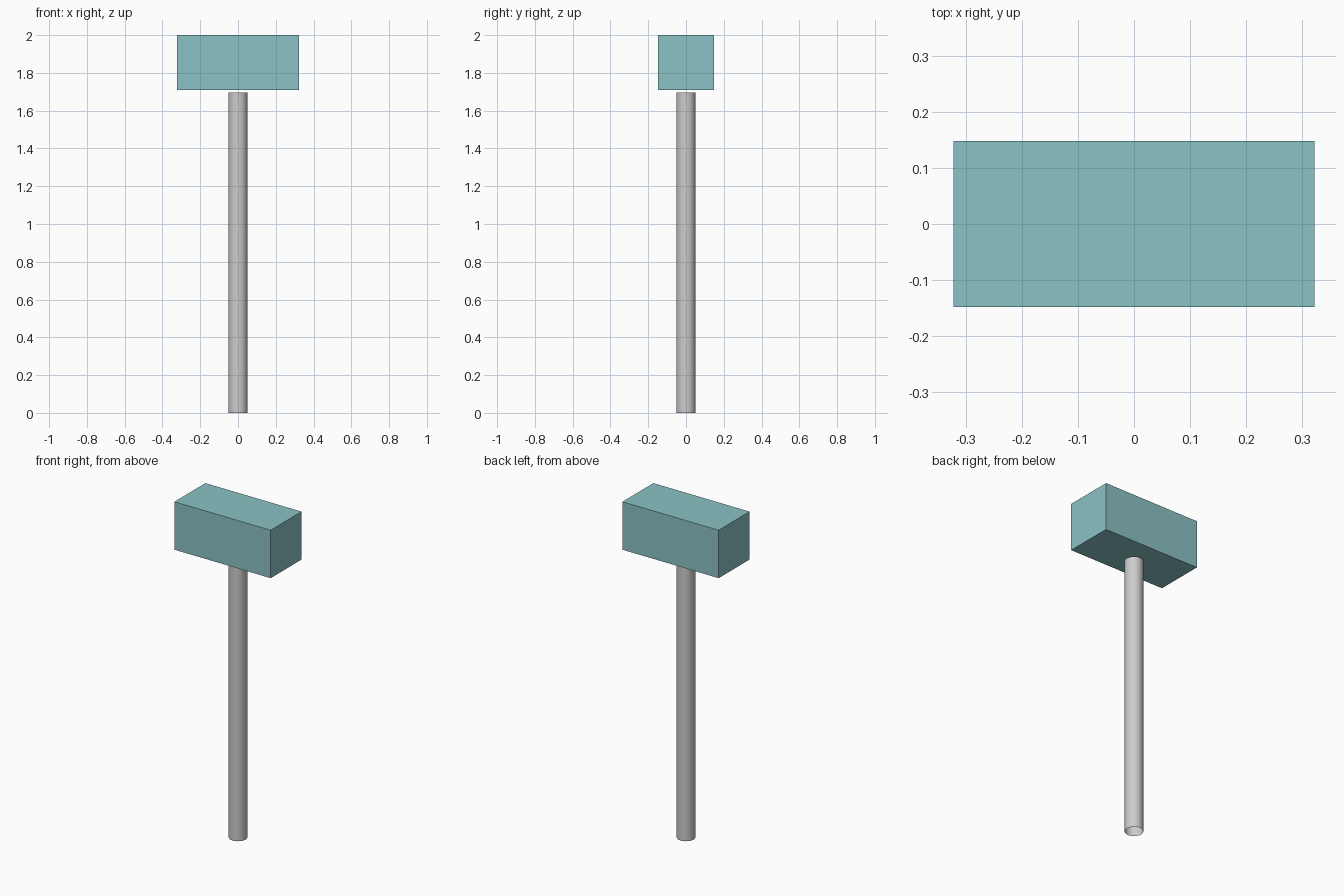
import bpy

if "Cube" in bpy.data.objects:
    bpy.data.objects.remove(bpy.data.objects["Cube"])

HEAD_BOTTOM, TOP = 1.71, 2.0
HANDLE_RADIUS, HANDLE_TOP = 0.051, 1.695

# Handle: smooth open-ended tube, stopping just short of the head
bpy.ops.mesh.primitive_cylinder_add(vertices=32, radius=HANDLE_RADIUS, depth=HANDLE_TOP,
                                    end_fill_type='NOTHING',
                                    location=(0, 0, HANDLE_TOP / 2))
handle = bpy.context.object
handle.name = "handle"
bpy.ops.object.shade_smooth_by_angle()

# Head: plain rectangular block
bpy.ops.mesh.primitive_cube_add(size=1, location=(0, 0, (HEAD_BOTTOM + TOP) / 2))
head = bpy.context.object
head.name = "hammer_head"
head.scale = (0.644, 0.295, TOP - HEAD_BOTTOM)
bpy.ops.object.transform_apply(location=False, rotation=False, scale=True)

# Teal colour for the head
teal = bpy.data.materials.new("teal")
teal.diffuse_color = (0.26, 0.54, 0.56, 1)
teal.use_nodes = True
teal.node_tree.nodes["Principled BSDF"].inputs["Base Color"].default_value = teal.diffuse_color
head.data.materials.append(teal)
